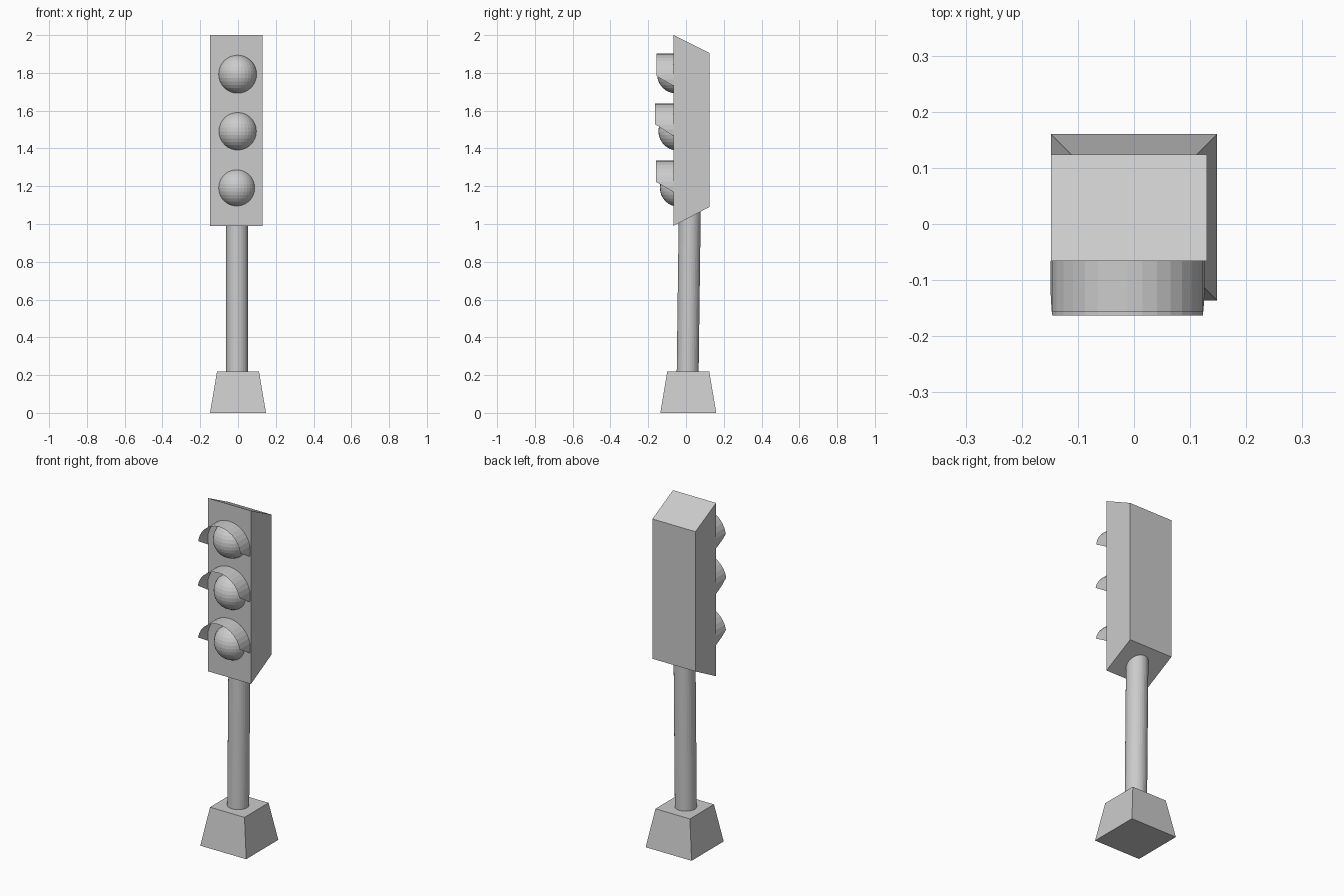
import bpy, bmesh
from mathutils import Matrix, Vector

if "Cube" in bpy.data.objects:
    bpy.data.objects.remove(bpy.data.objects["Cube"], do_unlink=True)

grey = bpy.data.materials.new("plain_grey")
grey.use_nodes = True
colour = (0.6, 0.6, 0.6, 1)
grey.diffuse_color = colour
grey.node_tree.nodes["Principled BSDF"].inputs["Base Color"].default_value = colour


def add_object(name, bm):
    mesh = bpy.data.meshes.new(name)
    bm.to_mesh(mesh)
    bm.free()
    mesh.materials.append(grey)
    obj = bpy.data.objects.new(name, mesh)
    bpy.context.collection.objects.link(obj)
    return obj


def loft(name, lower, upper):
    """Closed solid between two matching outlines."""
    bm = bmesh.new()
    a = [bm.verts.new(p) for p in lower]
    b = [bm.verts.new(p) for p in upper]
    bm.faces.new(a)
    bm.faces.new(b)
    for i in range(len(a)):
        j = (i + 1) % len(a)
        bm.faces.new((a[i], a[j], b[j], b[i]))
    bmesh.ops.recalc_face_normals(bm, faces=bm.faces)
    return add_object(name, bm)


def square(half, z):
    cy = 0.012
    return [(sx * half, cy + sy * half, z)
            for sx, sy in ((-1, -1), (1, -1), (1, 1), (-1, 1))]


# Tapered foot
loft("base", square(0.148, 0), square(0.111, 0.22))

# Slightly leaning pole
start, end = Vector((-0.005, 0.008, 0.15)), Vector((-0.005, 0.021, 1.15))
axis = end - start
bm = bmesh.new()
bmesh.ops.create_cone(
    bm, cap_ends=True, segments=32, radius1=0.058, radius2=0.058, depth=axis.length,
    matrix=Matrix.Translation((start + end) / 2) @ axis.to_track_quat("Z", "Y").to_matrix().to_4x4())
add_object("pole", bm)

# Wedge-ended lamp housing, taller at the front
FRONT = -0.066
profile = [(FRONT, 0.99), (0.124, 1.09), (0.124, 1.905), (FRONT, 2.0)]
loft("housing", [(-0.148, y, z) for y, z in profile], [(0.13, y, z) for y, z in profile])


def lamp(name, x, y, z, radius):
    bm = bmesh.new()
    bmesh.ops.create_uvsphere(bm, u_segments=32, v_segments=16, radius=radius,
                              matrix=Matrix.Translation((x, y, z)))
    add_object(name, bm)


def visor(name, top, lip, lip_z, root_z):
    """Open thin tube, trimmed below by a slanting plane."""
    radius = 0.137
    bm = bmesh.new()
    bmesh.ops.create_cone(
        bm, cap_ends=False, segments=32, radius1=radius, radius2=radius, depth=FRONT - lip,
        matrix=Matrix.Translation((-0.0115, (FRONT + lip) / 2, top - radius))
        @ Matrix.Rotation(1.5707963, 4, "X"))
    bmesh.ops.bisect_plane(
        bm, geom=bm.verts[:] + bm.edges[:] + bm.faces[:], clear_inner=True,
        plane_co=(0, lip, lip_z), plane_no=(0, lip_z - root_z, FRONT - lip))
    add_object(name, bm)


# Lamps and their hoods
lamp("top_lamp", -0.002, -0.051, 1.793, 0.102)
lamp("middle_lamp", -0.002, -0.044, 1.491, 0.102)
lamp("bottom_lamp", -0.007, -0.038, 1.191, 0.1)
visor("top_visor", 1.902, -0.156, 1.783, 1.73)
visor("middle_visor", 1.637, -0.163, 1.528, 1.465)
visor("bottom_visor", 1.335, -0.16, 1.224, 1.168)
